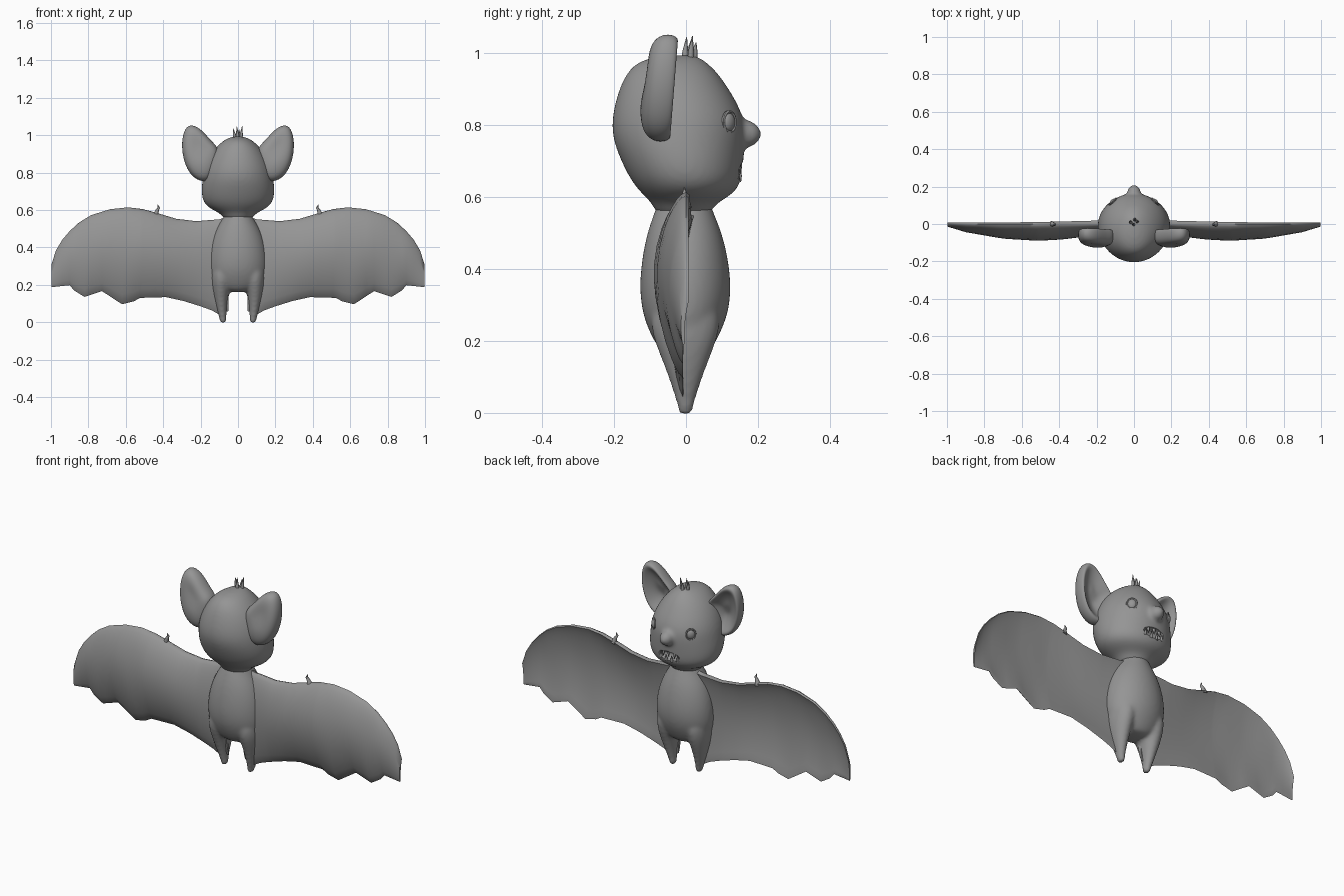
import bpy, bmesh, math
from mathutils import Vector, Matrix

if "Cube" in bpy.data.objects:
    bpy.data.objects.remove(bpy.data.objects["Cube"])

grey = bpy.data.materials.new("fur_grey")
grey.diffuse_color = (0.3, 0.3, 0.3, 1)
grey.use_nodes = True
grey.node_tree.nodes["Principled BSDF"].inputs["Base Color"].default_value = grey.diffuse_color


def apply_modifier(ob, kind, **settings):
    m = ob.modifiers.new("step", kind)
    for key, value in settings.items():
        setattr(m, key, value)
    bpy.context.view_layer.objects.active = ob
    bpy.ops.object.modifier_apply(modifier=m.name)


def finish(bm, name, subsurf=0, angle=50):
    bmesh.ops.recalc_face_normals(bm, faces=bm.faces)
    me = bpy.data.meshes.new(name)
    bm.to_mesh(me)
    bm.free()
    me.materials.append(grey)
    ob = bpy.data.objects.new(name, me)
    bpy.context.collection.objects.link(ob)
    bpy.ops.object.select_all(action='DESELECT')
    bpy.context.view_layer.objects.active = ob
    ob.select_set(True)
    if subsurf:
        apply_modifier(ob, 'SUBSURF', levels=subsurf)
    bpy.ops.object.shade_smooth_by_angle(angle=math.radians(angle))
    return ob


def fuse(name, parts, voxel, rounds):
    """Join overlapping parts into one smooth skin."""
    bpy.ops.object.select_all(action='DESELECT')
    for p in parts:
        p.select_set(True)
    bpy.context.view_layer.objects.active = parts[0]
    bpy.ops.object.join()
    ob = parts[0]
    ob.name = name
    apply_modifier(ob, 'REMESH', mode='VOXEL', voxel_size=voxel)
    apply_modifier(ob, 'SMOOTH', factor=0.5, iterations=rounds)
    ob.data.materials.clear()
    ob.data.materials.append(grey)
    bpy.ops.object.shade_smooth_by_angle(angle=math.radians(50))
    return ob


def skin(bm, rings):
    """Bridge closed loops of points and cap both ends."""
    loops = [[bm.verts.new(p) for p in r] for r in rings]
    for a, b in zip(loops, loops[1:]):
        for i in range(len(a)):
            j = (i + 1) % len(a)
            bm.faces.new((a[i], a[j], b[j], b[i]))
    bm.faces.new(loops[0])
    bm.faces.new(loops[-1])


def loft(name, rows, n=20, side=1, subsurf=2):
    """rows: z, centre x, half width, back y, front y"""
    bm = bmesh.new()
    skin(bm, [[(side * (cx + rx * math.cos(t)), (yb + yf) / 2 + (yf - yb) / 2 * math.sin(t), z)
               for t in (2 * math.pi * i / n for i in range(n))] for z, cx, rx, yb, yf in rows])
    return finish(bm, name, subsurf)


def ball(name, loc, size, rot=0):
    bm = bmesh.new()
    bmesh.ops.create_uvsphere(bm, u_segments=24, v_segments=14, radius=1)
    bm.transform(Matrix.Translation(loc) @ Matrix.Rotation(rot, 4, 'Z') @ Matrix.Diagonal((*size, 1)))
    return finish(bm, name)


def tube(name, pts, radii, n=8):
    """Round tube of varying radius along a path."""
    bm = bmesh.new()
    pts = [Vector(p) for p in pts]
    rings = []
    for i, p in enumerate(pts):
        d = (pts[min(i + 1, len(pts) - 1)] - pts[max(i - 1, 0)]).normalized()
        u = d.cross(Vector((0, 1, 0.01))).normalized()
        v = d.cross(u)
        rings.append([p + radii[i] * (u * math.cos(2 * math.pi * k / n) + v * math.sin(2 * math.pi * k / n))
                      for k in range(n)])
    skin(bm, rings)
    return finish(bm, name)


def lerp(table, x):
    for (x0, a), (x1, b) in zip(table, table[1:]):
        if x <= x1:
            return a + (b - a) * max(0, x - x0) / (x1 - x0)
    return table[-1][1]


# head with the nose blended in
skull = loft("skull", [
    (0.54, 0, 0.075, -0.08, 0.065), (0.58, 0, 0.088, -0.092, 0.078), (0.605, 0, 0.15, -0.12, 0.13),
    (0.64, 0, 0.19, -0.152, 0.157), (0.70, 0, 0.199, -0.183, 0.162), (0.76, 0, 0.193, -0.206, 0.167),
    (0.81, 0, 0.185, -0.209, 0.166), (0.86, 0, 0.167, -0.2, 0.146), (0.91, 0, 0.139, -0.184, 0.115),
    (0.95, 0, 0.105, -0.163, 0.086), (0.98, 0, 0.066, -0.13, 0.052), (0.995, 0, 0.022, -0.06, 0.025)])
nose = ball("nose", (0, 0.158, 0.775), (0.038, 0.051, 0.04))
head = fuse("head", [skull, nose], 0.009, 6)

# open mouth cut into the face
cutter = ball("mouth_cutter", (0, 0.16, 0.672), (0.068, 0.036, 0.026))
apply_modifier(head, 'BOOLEAN', operation='DIFFERENCE', object=cutter, solver='EXACT')
bpy.data.objects.remove(cutter)

# teeth, alternating from the upper and lower jaw
for i in range(7):
    x = (i - 3) * 0.017
    y = 0.152 - 1.9 * x * x
    up = 1 if i % 2 else -1
    root = 0.672 + up * 0.025 * math.sqrt(1 - (x / 0.07) ** 2)
    tube("tooth", [(x, y - 0.006, root + up * 0.004), (x, y - 0.002, root - up * 0.012), (x, y, root - up * 0.03)],
         [0.008, 0.006, 0.001])

# hair tuft
for x, y, tx, top in ((-0.014, 0.008, -0.026, 1.035), (0.0, -0.004, -0.006, 1.045),
                      (0.014, 0.012, 0.022, 1.048), (0.003, 0.022, 0.006, 1.03)):
    tube("hair", [(x, y, 0.965), ((x + tx) / 2, y + 0.002, 1.005), (tx, y + 0.006, top)], [0.01, 0.008, 0.001])

# torso and legs in one skin
parts = [loft("torso", [
    (0.61, 0, 0.06, -0.07, 0.06), (0.56, 0, 0.078, -0.088, 0.076), (0.50, 0, 0.12, -0.11, 0.102),
    (0.42, 0, 0.15, -0.126, 0.121), (0.34, 0, 0.162, -0.131, 0.128), (0.27, 0, 0.16, -0.122, 0.118),
    (0.21, 0, 0.142, -0.096, 0.091), (0.175, 0, 0.10, -0.074, 0.07), (0.16, 0, 0.05, -0.05, 0.05)])]
for s in (1, -1):
    parts.append(loft("leg", [
        (0.32, 0.085, 0.06, -0.09, 0.09), (0.24, 0.088, 0.062, -0.104, 0.1), (0.18, 0.092, 0.052, -0.082, 0.079),
        (0.10, 0.09, 0.034, -0.05, 0.047), (0.04, 0.084, 0.022, -0.03, 0.027),
        (0.01, 0.08, 0.018, -0.023, 0.02), (-0.005, 0.079, 0.017, -0.021, 0.018)], 16, s))
fuse("body", parts, 0.009, 8)

# outer ear outline, walked round the rim (x, z)
EAR = [(0.10, 0.93), (0.14, 0.965), (0.19, 1.025), (0.235, 1.055), (0.278, 1.05), (0.3, 0.985),
       (0.299, 0.90), (0.275, 0.82), (0.235, 0.768), (0.175, 0.745), (0.13, 0.78), (0.105, 0.86)]
# ear section from back centre, over the rim, into the dish (scale, y)
EAR_SECTION = [(0.25, -0.118), (0.65, -0.116), (0.92, -0.1), (1.02, -0.068), (0.98, -0.036),
               (0.86, -0.03), (0.7, -0.048), (0.4, -0.068), (0.15, -0.073)]

# wing outline: top edge and scalloped bottom edge by x, and cup depth
TOP = [(0.05, 0.565), (0.1, 0.55), (0.225, 0.54), (0.33, 0.553), (0.44, 0.586), (0.51, 0.605), (0.588, 0.614),
       (0.684, 0.604), (0.786, 0.572), (0.85, 0.533), (0.9, 0.487), (0.94, 0.44), (0.973, 0.385), (0.997, 0.31)]
BOTTOM = [(0.05, 0.06), (0.1, 0.04), (0.14, 0.063), (0.2, 0.085), (0.29, 0.113), (0.385, 0.134), (0.524, 0.13),
          (0.556, 0.112), (0.62, 0.096), (0.727, 0.166), (0.82, 0.135), (0.877, 0.17), (0.9, 0.198), (0.997, 0.187)]
DEPTH = [(0.05, 0.04), (0.2, 0.057), (0.4, 0.081), (0.52, 0.086), (0.7, 0.075), (0.9, 0.04), (0.997, 0.01)]
XS = sorted({p[0] for p in TOP + BOTTOM})
VS = [0.015, 0.04, 0.08, 0.13, 0.2, 0.3, 0.4, 0.5, 0.6, 0.7, 0.8, 0.9, 0.96]

for s, tag in ((1, "right"), (-1, "left")):
    # ear with a hollow front
    bm = bmesh.new()
    cx, cz = 0.2, 0.9
    skin(bm, [[(s * (cx + (x - cx) * k), y + 0.07 * (z - 0.9), cz + (z - cz) * k) for x, z in EAR]
              for k, y in EAR_SECTION])
    finish(bm, tag + "_ear", 2)

    # eye and lid ring
    ball(tag + "_eye", (s * 0.112, 0.118, 0.808), (0.022, 0.014, 0.026), -s * 0.75)
    axis = Matrix.Translation((s * 0.113, 0.12, 0.808)) @ Matrix.Rotation(-s * 0.75, 4, 'Z')
    ring = [axis @ Vector((0.024 * math.cos(a), 0, 0.029 * math.sin(a)))
            for a in (2 * math.pi * i / 24 for i in range(25))]
    tube(tag + "_eyelid", ring, [0.005] * 25, 6)

    # wing: bulging back, shallow hollow front, rounded leading edge
    bm = bmesh.new()
    rings = []
    for x in XS:
        t, b, d = lerp(TOP, x), lerp(BOTTOM, x), lerp(DEPTH, x)
        rim = 0.008 + 0.018 * (1 - x)
        back = [(v, -d * math.sin(math.pi * v ** 0.87) ** 0.7 - 0.008 * v) for v in VS]
        front = [(v, rim * (1 - v) - 0.5 * d * math.sin(math.pi * v ** 0.87) ** 0.8 - 0.004 * v) for v in VS]
        section = [(0, 0)] + back + [(1, -0.008)] + front[::-1]
        rings.append([(s * x, y, t + (b - t) * v) for v, y in section])
    skin(bm, rings)
    finish(bm, tag + "_wing", 0, 60)

    # thumb claw
    tube(tag + "_claw", [(s * 0.44, 0, 0.57), (s * 0.432, -0.002, 0.598), (s * 0.423, -0.004, 0.612),
                         (s * 0.429, -0.005, 0.628)], [0.016, 0.009, 0.006, 0.001])
